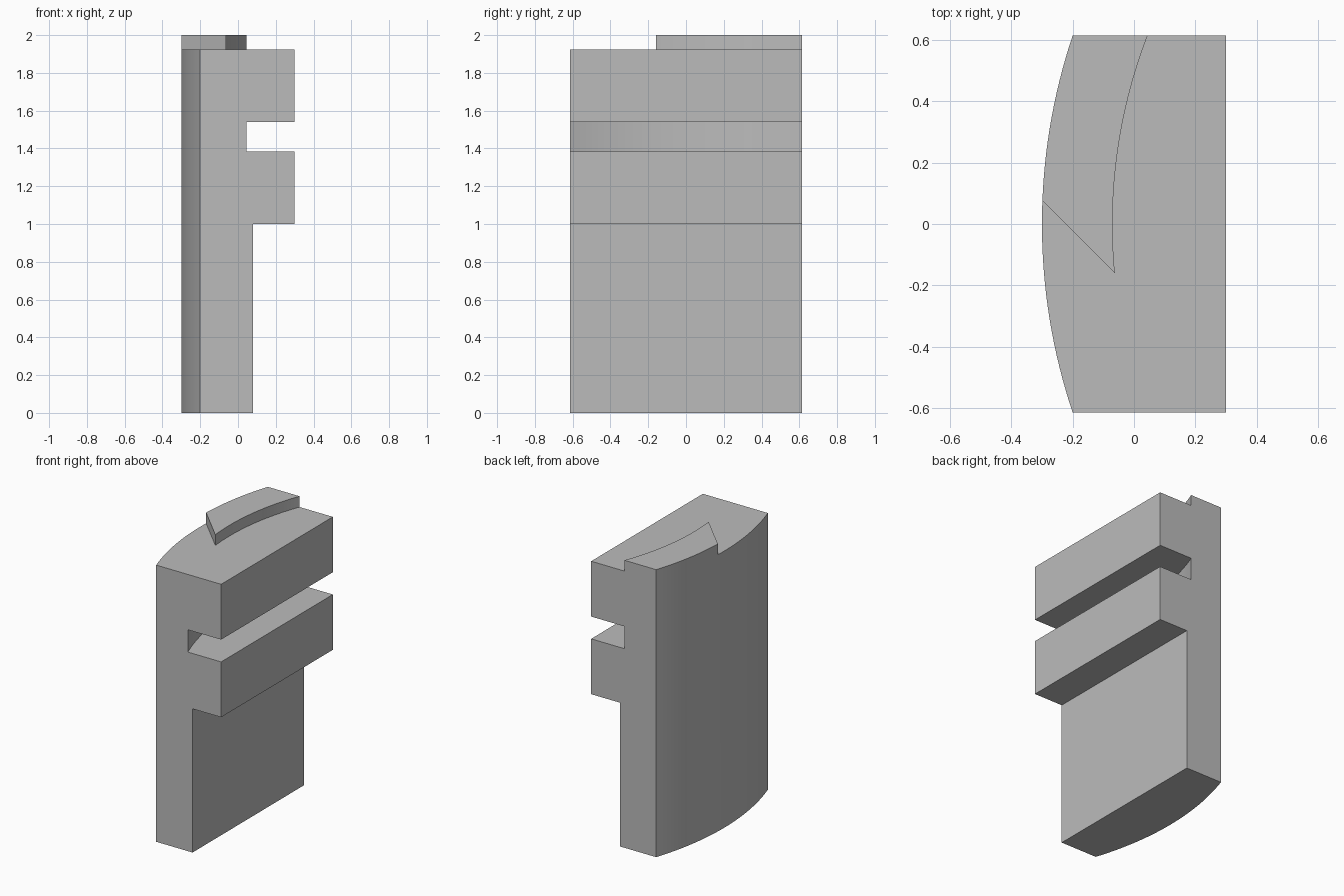
import bpy, bmesh, math

cube = bpy.data.objects.get("Cube")
if cube:
    bpy.data.objects.remove(cube, do_unlink=True)

HALF = 0.614            # half the width along y
CENTRE = 1.635          # x of the shared centre of both arcs
R_OUTER, R_INNER = 1.935, 1.705
STEP_Z, SLOT_LOW, SLOT_HIGH, SHOULDER_Z, TOP_Z = 1.0, 1.385, 1.54, 1.925, 2.0

grey = bpy.data.materials.new("light grey")
grey.use_nodes = True
colour = (0.5, 0.5, 0.5, 1)
grey.diffuse_color = colour
grey.node_tree.nodes["Principled BSDF"].inputs["Base Color"].default_value = colour


def arc(radius, y0, y1, steps=32):
    """Plan points on an arc about the shared centre."""
    a0, a1 = math.asin(y0 / radius), math.asin(y1 / radius)
    angles = [a0 + (a1 - a0) * i / steps for i in range(steps + 1)]
    return [(CENTRE - radius * math.cos(a), radius * math.sin(a)) for a in angles]


def prism(name, plan, z0, z1):
    """Upright prism from a plan outline."""
    bm = bmesh.new()
    face = bm.faces.new([bm.verts.new((x, y, z0)) for x, y in plan])
    top = bmesh.ops.extrude_face_region(bm, geom=[face])["geom"]
    verts = [v for v in top if isinstance(v, bmesh.types.BMVert)]
    bmesh.ops.translate(bm, verts=verts, vec=(0, 0, z1 - z0))
    bmesh.ops.recalc_face_normals(bm, faces=bm.faces)
    mesh = bpy.data.meshes.new(name)
    bm.to_mesh(mesh)
    bm.free()
    mesh.materials.append(grey)
    obj = bpy.data.objects.new(name, mesh)
    bpy.context.collection.objects.link(obj)
    return obj


# Full-height block with a bowed outer side
block = prism("curved_block", arc(R_OUTER, -HALF, HALF) + [(0.3, HALF), (0.3, -HALF)], 0, TOP_Z)

# Recess under the head
step = prism("step_cutter", [(0.08, -1), (1, -1), (1, 1), (0.08, 1)], -0.5, STEP_Z)

# Groove with a curved floor
slot = prism("slot_cutter", arc(R_INNER, -0.8, 0.8) + [(1, 0.8), (1, -0.8)], SLOT_LOW, SLOT_HIGH)

# Everything around the raised tongue, including its slanted end
tongue_side = arc(R_INNER, -0.16, 0.8)
tip_x, tip_y = tongue_side[0]
around = [(tip_x - 0.4, tip_y + 0.4), (-0.6, -0.8), (1, -0.8), (1, 0.8)]
shoulder = prism("shoulder_cutter", tongue_side + around[::-1], SHOULDER_Z, TOP_Z + 0.5)

bpy.context.view_layer.objects.active = block
for cutter in (step, slot, shoulder):
    cut = block.modifiers.new(cutter.name, "BOOLEAN")
    cut.operation = "DIFFERENCE"
    cut.solver = "EXACT"
    cut.object = cutter
    bpy.ops.object.modifier_apply(modifier=cut.name)
    bpy.data.objects.remove(cutter, do_unlink=True)

# Smooth arcs, crisp edges
bpy.ops.object.select_all(action="DESELECT")
block.select_set(True)
bpy.ops.object.shade_smooth_by_angle(angle=math.radians(20))
